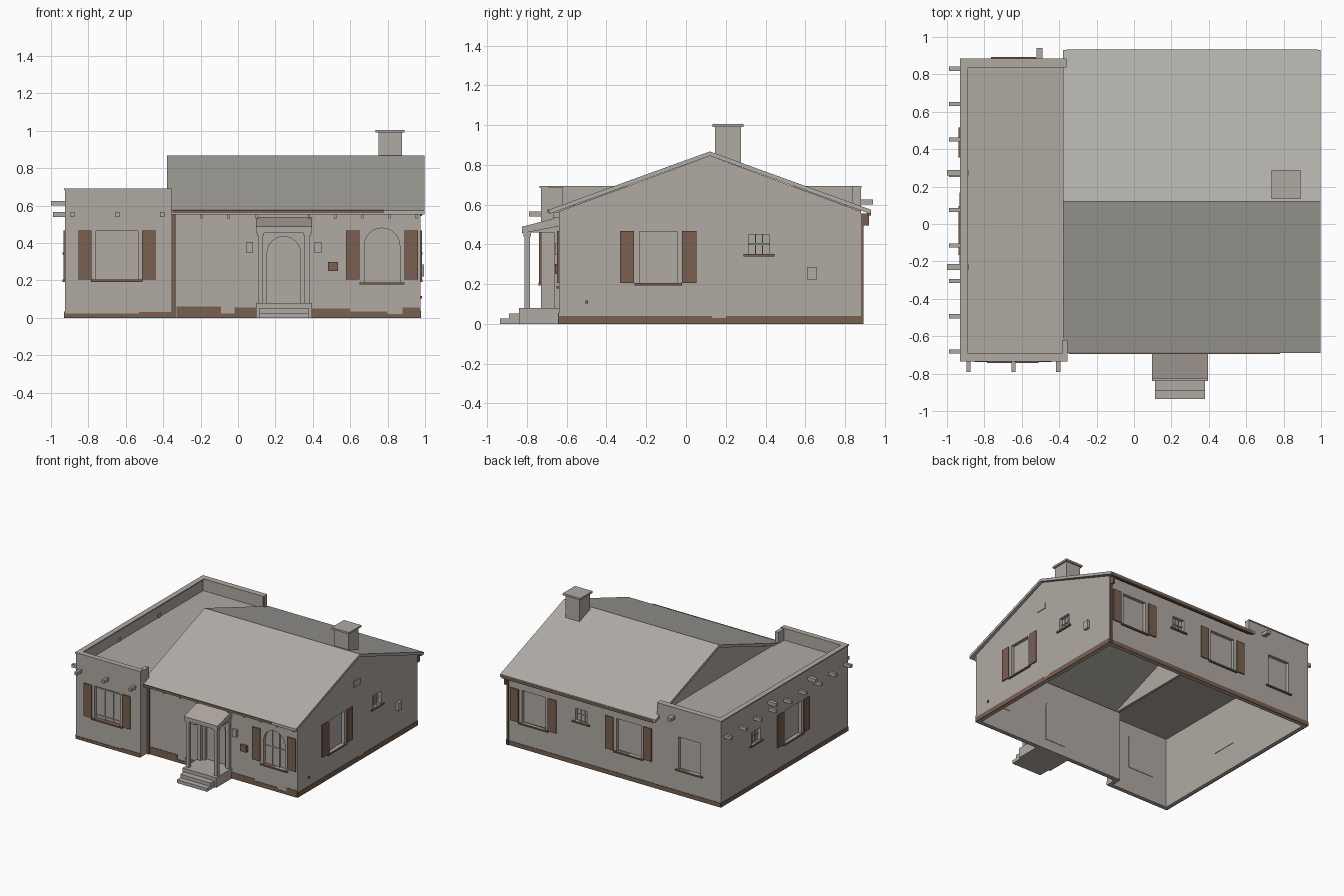
import bpy, bmesh, math
from mathutils import Vector

if "Cube" in bpy.data.objects:
    bpy.data.objects.remove(bpy.data.objects["Cube"], do_unlink=True)


def material(name, rgb):
    m = bpy.data.materials.new(name)
    m.use_nodes = True
    m.diffuse_color = (*rgb, 1)
    m.node_tree.nodes["Principled BSDF"].inputs["Base Color"].default_value = (*rgb, 1)
    return m


STUCCO = material("warm grey stucco", (0.44, 0.40, 0.37))
ROOF = material("grey roofing", (0.44, 0.425, 0.39))
BROWN = material("brown wood", (0.19, 0.12, 0.08))

# Each wall side maps (along wall, outward, up) to world space
SIDES = {
    "wing": lambda u, d, z: (u, -0.73 - d, z),
    "front": lambda u, d, z: (u, -0.64 - d, z),
    "right": lambda u, d, z: (0.975 + d, u, z),
    "back": lambda u, d, z: (u, 0.88 + d, z),
    "left": lambda u, d, z: (-0.925 - d, u, z),
    "cross": lambda u, d, z: (d, u, z),
}
cutters = {side: [] for side in SIDES}


def prism(name, side, pts, d0, d1, mat=STUCCO):
    """Extrude a profile drawn on a wall side from depth d0 to d1."""
    place = SIDES[side]
    bm = bmesh.new()
    base = bm.faces.new([bm.verts.new(place(u, d0, z)) for u, z in pts])
    shift = Vector(place(0, d1, 0)) - Vector(place(0, d0, 0))
    out = bmesh.ops.extrude_face_region(bm, geom=[base])
    bmesh.ops.translate(bm, vec=shift, verts=[g for g in out["geom"] if isinstance(g, bmesh.types.BMVert)])
    bmesh.ops.recalc_face_normals(bm, faces=bm.faces)
    me = bpy.data.meshes.new(name)
    bm.to_mesh(me)
    bm.free()
    me.materials.append(mat)
    ob = bpy.data.objects.new(name, me)
    bpy.context.collection.objects.link(ob)
    return ob


def rect(u0, u1, z0, z1):
    return [(u0, z0), (u1, z0), (u1, z1), (u0, z1)]


def arch(u0, u1, z0, z1, n=12):
    r, c = (u1 - u0) / 2, (u0 + u1) / 2
    curve = [(c + r * math.cos(math.pi * i / n), z1 - r + r * math.sin(math.pi * i / n)) for i in range(n + 1)]
    return [(u0, z0), (u1, z0)] + curve


def plate(name, side, u0, u1, z0, z1, d0, d1, mat=STUCCO):
    return prism(name, side, rect(u0, u1, z0, z1), d0, d1, mat)


def block(name, x0, x1, y0, y1, z0, z1, mat=STUCCO):
    return plate(name, "cross", y0, y1, z0, z1, x0, x1, mat)


def opening(name, side, u0, u1, z0, z1, shape=rect):
    """Register a wall cut and fit a recessed panel behind it."""
    cut = prism("cutter", side, shape(u0, u1, z0, z1), -0.1, 0.05)
    cut.hide_render = True
    cutters[side].append(cut)
    prism(name, side, shape(u0, u1, z0, z1), -0.034, -0.026)


def window(name, side, u0, u1, z0, z1, bars=(), rails=(), shutters=True, sill=True, shape=rect, gap=0.026):
    opening(name + "_pane", side, u0, u1, z0, z1, shape)
    for f in bars:
        u = u0 + f * (u1 - u0)
        plate(name + "_bar", side, u - 0.003, u + 0.003, z0, z1 - 0.012 * (shape is arch), -0.028, -0.018)
    for f in rails:
        z = z0 + f * (z1 - z0)
        plate(name + "_rail", side, u0, u1, z - 0.003, z + 0.003, -0.028, -0.018)
    if sill:
        plate(name + "_sill", side, u0 - 0.025, u1 + 0.025, z0 - 0.012, z0, -0.026, 0.012, BROWN)
    if shutters:
        for a in (u0 - gap - 0.072, u1 + gap):
            plate(name + "_shutter", side, a, a + 0.072, 0.205, 0.467, 0, 0.009, BROWN)


# Windows and door
window("wing_front_window", "wing", -0.76, -0.535, 0.205, 0.465, (0.33, 0.67), (0.09, 0.92), gap=0.022)
window("arched_window", "front", 0.675, 0.865, 0.19, 0.48, (0.33, 0.67), (0.5,), shape=arch)
window("right_window", "right", -0.235, -0.045, 0.205, 0.465)
window("right_small_window", "right", 0.315, 0.42, 0.35, 0.45, (0.33, 0.67), (0.5,), False)
window("back_window", "back", 0.63, 0.84, 0.205, 0.465)
window("back_small_window", "back", 0.26, 0.365, 0.35, 0.45, (0.33, 0.67), (0.5,), False)
window("back_middle_window", "back", -0.215, 0.0, 0.205, 0.465)
window("wing_back_window", "back", -0.74, -0.55, 0.205, 0.465, shutters=False)
window("left_window", "left", -0.14, 0.07, 0.205, 0.465)
window("left_small_window", "left", 0.38, 0.49, 0.35, 0.45, (0.33, 0.67), (0.5,), False)
opening("front_door", "front", 0.155, 0.335, 0.08, 0.435, arch)

# Walls, cut by the openings
walls = {
    "wing": prism("wing_front_wall", "wing", rect(-0.925, -0.355, 0, 0.685), -0.03, 0),
    "front": prism("main_front_wall", "front", rect(-0.38, 0.975, 0, 0.565), -0.03, 0),
    "left": prism("left_wall", "left", rect(-0.73, 0.88, 0, 0.685), -0.03, 0),
    "right": prism("right_gable_wall", "right", [(-0.64, 0), (0.88, 0), (0.88, 0.565), (0.12, 0.845), (-0.64, 0.565)], -0.03, 0),
    "back": prism("back_wall", "back", [(-0.925, 0), (0.975, 0), (0.975, 0.565), (-0.36, 0.565), (-0.36, 0.685), (-0.925, 0.685)], -0.03, 0),
}
for side, wall in walls.items():
    for cut in cutters[side]:
        mod = wall.modifiers.new("opening", "BOOLEAN")
        mod.object, mod.operation, mod.solver = cut, "DIFFERENCE", "EXACT"
bpy.context.view_layer.update()
graph = bpy.context.evaluated_depsgraph_get()
cut_meshes = {s: bpy.data.meshes.new_from_object(w.evaluated_get(graph)) for s, w in walls.items()}
for side, wall in walls.items():
    wall.modifiers.clear()
    wall.data = cut_meshes[side]
    for cut in cutters[side]:
        bpy.data.objects.remove(cut, do_unlink=True)
block("wing_return_wall", -0.385, -0.355, -0.73, -0.62, 0, 0.685)
prism("inner_gable", "cross", [(-0.64, 0.565), (0.88, 0.565), (0.12, 0.845)], -0.37, -0.35)

# Wing roof and parapet
block("wing_flat_roof", -0.915, -0.36, -0.72, 0.87, 0.572, 0.595)
block("parapet_cap_left", -0.931, -0.888, -0.736, 0.88, 0.683, 0.692)
block("parapet_cap_front", -0.931, -0.355, -0.736, -0.692, 0.683, 0.692)
block("parapet_cap_back", -0.931, -0.36, 0.836, 0.884, 0.683, 0.692)
block("parapet_inner_front", -0.9, -0.36, -0.71, -0.694, 0.59, 0.685)
block("parapet_inner_back", -0.9, -0.365, 0.838, 0.86, 0.59, 0.685)

# Gable roof
prism("gable_roof", "cross", [(-0.69, 0.552), (-0.69, 0.574), (0.12, 0.867), (0.93, 0.574), (0.93, 0.552), (0.12, 0.845)], -0.38, 0.997, ROOF)

# Chimney
block("chimney", 0.75, 0.877, 0.147, 0.277, 0.78, 0.99)
block("chimney_cap", 0.736, 0.891, 0.134, 0.29, 0.99, 1.005)

# Roof beams and spouts
for x in (-0.885, -0.645, -0.405):
    plate("front_beam", "wing", x - 0.011, x + 0.011, 0.54, 0.566, -0.01, 0.06)
for i in range(9):
    y = 0.83 - i * 0.189
    plate("left_beam", "left", y - 0.011, y + 0.011, 0.54, 0.566, -0.01, 0.065)
for y in (0.275, -0.23):
    plate("left_spout", "left", y - 0.015, y + 0.015, 0.6, 0.626, -0.04, 0.075)
plate("back_spout", "back", -0.52, -0.488, 0.6, 0.626, -0.04, 0.06)
for x in (-0.195, -0.05, 0.1, 0.38, 0.52, 0.665, 0.81, 0.955):
    plate("eave_rafter", "front", x - 0.006, x + 0.006, 0.532, 0.562, 0, 0.03)

# Gutters and downspouts
plate("front_gutter", "front", -0.35, 0.78, 0.56, 0.576, 0.048, 0.056, BROWN)
plate("back_gutter", "back", -0.36, 0.985, 0.545, 0.566, 0.03, 0.052, BROWN)
plate("front_downspout", "front", -0.349, -0.333, 0, 0.555, 0, 0.014, BROWN)
plate("back_downspout", "back", 0.953, 0.969, 0, 0.51, 0, 0.012, BROWN)
plate("back_downspout_elbow", "back", 0.953, 0.969, 0.495, 0.555, 0, 0.04, BROWN)

# Worn brown base bands: (start, end, height)
bands = {
    "wing": [(-0.925, -0.53, 0.024), (-0.53, -0.355, 0.032)],
    "front": [(-0.33, -0.09, 0.06), (-0.09, -0.02, 0.024), (-0.02, 0.1, 0.055), (0.39, 0.6, 0.05),
              (0.6, 0.8, 0.035), (0.8, 0.88, 0.02), (0.88, 0.975, 0.055)],
    "right": [(-0.64, 0.13, 0.038), (0.13, 0.2, 0.028), (0.2, 0.88, 0.038)],
    "back": [(-0.925, 0.975, 0.034)],
    "left": [(-0.73, 0.88, 0.034)],
}
for side, steps in bands.items():
    for u0, u1, h in steps:
        plate(side + "_base_band", side, u0, u1, 0, h, -0.005, 0.004, BROWN)

# Porch with steps, posts and sloped canopy
block("porch_floor", 0.097, 0.395, -0.84, -0.64, 0, 0.08)
block("upper_step", 0.112, 0.38, -0.89, -0.84, 0, 0.052)
block("lower_step", 0.112, 0.38, -0.935, -0.89, 0, 0.026)
prism("porch_canopy", "cross", [(-0.825, 0.455), (-0.825, 0.488), (-0.64, 0.537), (-0.64, 0.49)], 0.097, 0.395)
for x in (0.12, 0.37):
    block("porch_post", x - 0.014, x + 0.014, -0.812, -0.784, 0.08, 0.46)
    block("porch_post_capital", x - 0.019, x + 0.019, -0.817, -0.779, 0.44, 0.458)
    block("porch_pilaster", x - 0.014, x + 0.014, -0.665, -0.64, 0.08, 0.5)
    block("porch_side_beam", x - 0.014, x + 0.014, -0.81, -0.64, 0.458, 0.49)

# Small wall fittings
for x in (0.062, 0.428):
    plate("wall_lamp", "front", x - 0.018, x + 0.018, 0.348, 0.405, 0, 0.02)
plate("mailbox", "front", 0.48, 0.535, 0.25, 0.3, 0, 0.02, BROWN)
plate("gable_vent", "right", 0.07, 0.155, 0.612, 0.66, 0, 0.006)
plate("meter_box", "right", 0.612, 0.657, 0.22, 0.285, 0, 0.02)
plate("pipe_outlet", "right", -0.505, -0.492, 0.103, 0.117, 0, 0.01, BROWN)
